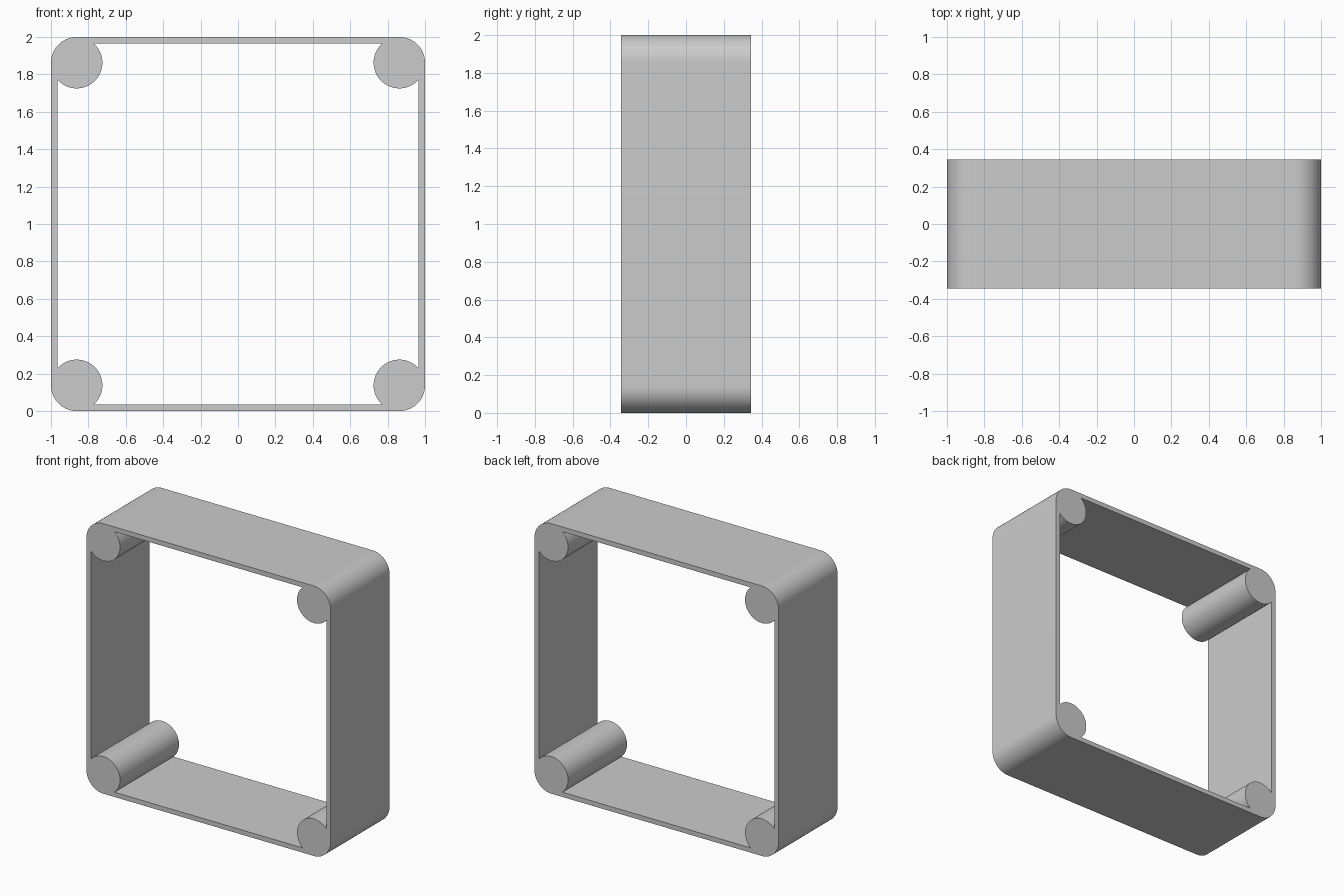
import bpy, bmesh
from math import pi, sin, cos, asin, radians

if "Cube" in bpy.data.objects:
    bpy.data.objects.remove(bpy.data.objects["Cube"])

HALF, DEPTH = 1.0, 0.345      # outer half size, half depth
R, WALL = 0.1375, 0.035       # corner post radius, panel thickness
SEG = 32                      # steps around each corner

# Angle at which the round post emerges from the inner wall face
a0 = -(pi / 2 - asin((R - WALL) / R))
a1 = -1.5 * pi + (-pi / 2 - a0) + pi / 2

bm = bmesh.new()
rings = []
c = HALF - R
for k, (sx, sz) in enumerate([(1, 1), (-1, 1), (-1, -1), (1, -1)]):
    cx, cz, turn = sx * c, sz * c + HALF, k * pi / 2
    for i in range(SEG + 1):
        t = i / SEG
        outer = turn + t * pi / 2
        inner = turn + a0 + t * (-1.5 * pi - 2 * a0)  # wraps round the post
        pts = [(outer, -DEPTH), (inner, -DEPTH), (inner, DEPTH), (outer, DEPTH)]
        rings.append([bm.verts.new((cx + R * cos(a), y, cz + R * sin(a)))
                      for a, y in pts])

# Skin the closed frame: front, inside, back, outside
for i, p in enumerate(rings):
    q = rings[(i + 1) % len(rings)]
    for j in range(4):
        n = (j + 1) % 4
        bm.faces.new((p[j], p[n], q[n], q[j]))
bmesh.ops.recalc_face_normals(bm, faces=bm.faces)

mesh = bpy.data.meshes.new("square_frame")
bm.to_mesh(mesh)
bm.free()
frame = bpy.data.objects.new("square_frame", mesh)
bpy.context.collection.objects.link(frame)
bpy.context.view_layer.objects.active = frame
frame.select_set(True)
bpy.ops.object.shade_smooth_by_angle(angle=radians(30))
